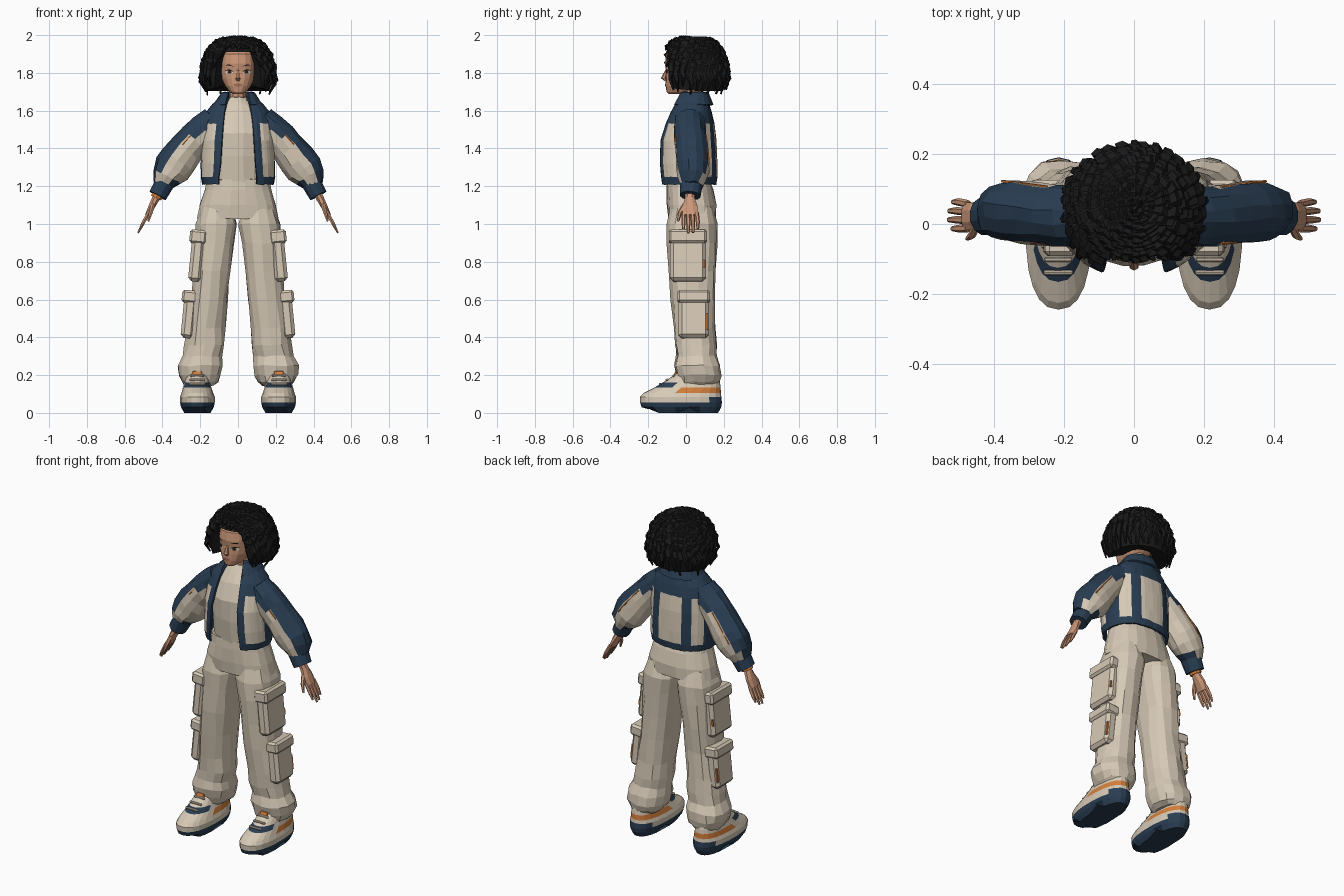
import bpy, bmesh, math, random
from mathutils import Vector
from mathutils.bvhtree import BVHTree

if "Cube" in bpy.data.objects:
    bpy.data.objects.remove(bpy.data.objects["Cube"])

random.seed(4)


def mat(name, r, g, b):
    m = bpy.data.materials.new(name)
    m.diffuse_color = (r, g, b, 1)
    m.use_nodes = True
    m.node_tree.nodes["Principled BSDF"].inputs["Base Color"].default_value = m.diffuse_color
    return m


SKIN = mat("skin brown", .60, .31, .19)
CREAM = mat("cream cloth", .68, .59, .47)
NAVY = mat("navy cloth", .022, .047, .085)
ORANGE = mat("orange trim", .66, .21, .045)
BLACK = mat("black hair", .010, .010, .010)
LIP = mat("lip red brown", .36, .14, .09)
WHITE = mat("eye white", .75, .70, .64)
IRIS = mat("dark iris", .035, .015, .01)


def finish(name, bm, mats, rule=None, jitter=0):
    for v in bm.verts:
        v.co += Vector([random.uniform(-jitter, jitter) for _ in range(3)])
    bmesh.ops.recalc_face_normals(bm, faces=bm.faces)
    bm.normal_update()
    if rule:
        for f in bm.faces:
            f.material_index = rule(f.calc_center_median(), f.normal)
    me = bpy.data.meshes.new(name)
    bm.to_mesh(me)
    bm.free()
    for m in mats:
        me.materials.append(m)
    ob = bpy.data.objects.new(name, me)
    bpy.context.collection.objects.link(ob)
    return ob


def sp(c, p):
    return math.copysign(abs(c) ** p, c)


def add_tube(bm, pts, n=10, ref=(0, 1, 0), power=1.0, flat=False):
    """Loft rings (x, y, z, ru, rv) along a path; flat keeps rings level."""
    cs = [Vector(p[:3]) for p in pts]
    rings = []
    for i, p in enumerate(pts):
        t = Vector((0, 0, -1)) if flat else (cs[min(i + 1, len(cs) - 1)] - cs[max(i - 1, 0)]).normalized()
        u = Vector(ref).cross(t).normalized()
        v = t.cross(u)
        ring = []
        for k in range(n):
            a = 2 * math.pi * (k + .5) / n
            ring.append(bm.verts.new(cs[i] + u * p[3] * sp(math.cos(a), power) + v * p[4] * sp(math.sin(a), power)))
        rings.append(ring)
    for a, b in zip(rings, rings[1:]):
        for k in range(n):
            bm.faces.new((a[k], a[(k + 1) % n], b[(k + 1) % n], b[k]))
    bm.faces.new(rings[0])
    bm.faces.new(rings[-1])


def tube(name, pts, mats, rule=None, jitter=0, **kw):
    bm = bmesh.new()
    add_tube(bm, pts, **kw)
    return finish(name, bm, mats, rule, jitter)


def spans(rows, s=1):
    """Rows of (z, x0, x1, y0, y1) to level rings."""
    return [(s * (a + b) / 2, (c + d) / 2, z, (b - a) / 2, (d - c) / 2) for z, a, b, c, d in rows]


def box(name, c, size, m, tilt=0, bevel=.008, rx=0):
    bpy.ops.mesh.primitive_cube_add(size=1, location=c, rotation=(rx, tilt, 0))
    ob = bpy.context.object
    ob.name, ob.scale = name, size
    bpy.ops.object.transform_apply(location=False, rotation=False, scale=True)
    ob.data.materials.append(m)
    if bevel:
        b = ob.modifiers.new("bevel", 'BEVEL')
        b.width, b.segments = bevel, 1
    return ob


# Head, neck and nose
head = tube("head", spans([(1.688, -.025, .025, -.092, -.03), (1.70, -.045, .045, -.103, .03), (1.73, -.068, .068, -.108, .07),
    (1.77, -.088, .088, -.108, .11), (1.81, -.097, .097, -.106, .14), (1.85, -.099, .099, -.112, .15),
    (1.90, -.094, .094, -.104, .15), (1.95, -.06, .06, -.05, .11)]), [SKIN], n=18, power=.85, flat=True)
tube("neck", spans([(1.73, -.043, .043, -.02, .075), (1.60, -.05, .05, -.02, .09)]), [SKIN], n=10, flat=True)
tube("nose", [(0, -.104, 1.815, .007, .006), (0, -.119, 1.772, .014, .014), (0, -.108, 1.758, .009, .006)], [SKIN], n=6, flat=True)

# Painted face details, projected on to the head
tree = BVHTree.FromPolygons([v.co for v in head.data.vertices], [p.vertices for p in head.data.polygons])


def decal(name, outline, m, off):
    bm = bmesh.new()
    vs = []
    for x, z in outline:
        hit = tree.ray_cast(Vector((x, -1, z)), Vector((0, 1, 0)))[0]
        vs.append(bm.verts.new(hit + Vector((0, -off, 0))))
    bm.faces.new(vs)
    return finish(name, bm, [m])


def oval(cx, cz, rx, rz, n=10):
    return [(cx + rx * math.cos(2 * math.pi * k / n), cz + rz * math.sin(2 * math.pi * k / n)) for k in range(n)]


for s in (1, -1):
    decal("eye_white", oval(s * .046, 1.803, .021, .008), WHITE, .003)
    decal("iris", oval(s * .045, 1.804, .011, .009, 8), IRIS, .005)
    decal("eyelid", [(s * x, z) for x, z in ((.02, 1.806), (.045, 1.820), (.073, 1.813), (.045, 1.811))], BLACK, .006)
    decal("eyebrow", [(s * x, z) for x, z in ((.018, 1.832), (.05, 1.846), (.076, 1.838), (.05, 1.839))], BLACK, .004)
decal("lips", oval(0, 1.736, .024, .008), LIP, .005)

# Hair: a cap with the face cut away, covered in wavy tapered locks
PROFILE = [(0, .02, 1.985), (.25, .42, 1.975), (.4, .63, 1.95), (.55, .81, 1.90), (.75, .92, 1.83), (.9, .97, 1.765), (1, .85, 1.70)]


def hair_point(a, t, k=1.0):
    for (t0, r0, z0), (t1, r1, z1) in zip(PROFILE, PROFILE[1:]):
        if t <= t1 or t1 == 1:
            f = (t - t0) / (t1 - t0)
            r, z = r0 + f * (r1 - r0), z0 + f * (z1 - z0)
            break
    c = math.cos(a)
    z += .02 * max(0, c) * max(0, t - .5) * 2
    return Vector((.205 * r * k * math.sin(a), .05 - (.22 if c > 0 else .182) * r * k * c, 1.80 + (z - 1.80) * k))


def hair_end(a):
    d = abs((math.degrees(a) + 180) % 360 - 180)
    return .5 + .5 * min(1, max(0, (d - 30) / 20))


bm = bmesh.new()
N = 36
grid = []
for i in range(N):
    a = 2 * math.pi * i / N
    col = [hair_point(a, hair_end(a) * j / 8, .95) for j in range(9)]
    col.append(Vector((col[-1].x * .45, .05 + (col[-1].y - .05) * .45, col[-1].z + .02)))
    grid.append([bm.verts.new(p) for p in col])
for i in range(N):
    for j in range(9):
        bm.faces.new((grid[i][j], grid[(i + 1) % N][j], grid[(i + 1) % N][j + 1], grid[i][j + 1]))
finish("hair_cap", bm, [BLACK])
bm = bmesh.new()
for layer, (count, start, stop, wide) in enumerate([(34, .12, 1.0, .022), (30, .05, .82, .023), (22, .0, .6, .024)]):
    for i in range(count):
        a = 2 * math.pi * (i + .5 * layer) / count + random.uniform(-.05, .05)
        end = hair_end(a) * stop * random.uniform(.93, 1.03)
        pts, ph = [], random.choice((0, 1))
        for j in range(11):
            f = j / 10
            wave = 1 if (j + ph) % 2 else -1
            p = hair_point(a + wave * .035, start + (end - start) * f, .975 + .028 * wave + .04 * f)
            w = wide * (.5 + f if f < .5 else 1) * (1 if f < .8 else 3.2 * (1.08 - f))
            pts.append((*p, w, w * .7))
        ref = (hair_point(a, .55) - Vector((0, .05, 1.75))).normalized()
        add_tube(bm, pts, n=5, ref=ref)
finish("hair_locks", bm, [BLACK])

# Shirt
tube("shirt", spans([(1.67, -.052, .052, -.025, .085), (1.64, -.085, .085, -.045, .095), (1.58, -.13, .13, -.085, .1),
    (1.48, -.15, .15, -.122, .115), (1.36, -.15, .15, -.118, .12), (1.19, -.15, .15, -.098, .12)]), [CREAM], jitter=.003, n=16, flat=True)


# Jacket body and collar: rings left open at the front
def open_loft(name, rows, mats, rule=None, cols=48, power=.85, thick=.012):
    bm = bmesh.new()
    rings = []
    for z, rx, ry, cy, gap in rows:
        a0 = math.asin(min(1, (gap / rx) ** (1 / power)))
        angles = [a0 + (2 * math.pi - 2 * a0) * k / cols for k in range(cols + 1)]
        rings.append([bm.verts.new((rx * sp(math.sin(a), power), cy - ry * sp(math.cos(a), power), z)) for a in angles])
    for r, (p, q) in enumerate(zip(rings, rings[1:])):
        for k in range(cols):
            f = bm.faces.new((p[k], p[k + 1], q[k + 1], q[k]))
            f.material_index = rule(r, min(k, cols - 1 - k)) if rule else 0
    ob = finish(name, bm, mats, None, .002)
    m = ob.modifiers.new("thickness", 'SOLIDIFY')
    m.thickness, m.offset = thick, 0
    return ob


open_loft("jacket_body", [(1.21, .183, .145, .01, .10), (1.25, .19, .15, .01, .098), (1.32, .19, .152, .008, .092), (1.44, .187, .147, .008, .085),
    (1.53, .182, .127, .018, .078), (1.59, .165, .105, .025, .07), (1.63, .13, .088, .03, .06), (1.67, .08, .068, .035, .05)],
    [NAVY, CREAM], lambda r, k: int(1 <= r <= 3 and (2 <= k <= 8 or 14 <= k <= 17 or k >= 21)))
open_loft("jacket_collar", [(1.65, .078, .066, .04, .05), (1.695, .075, .066, .04, .047), (1.69, .085, .075, .04, .052),
    (1.63, .125, .103, .035, .065)], [NAVY], cols=16)

for s in (1, -1):
    # Sleeve: navy along the outside, shoulder and wrist, cream elsewhere, orange piping
    out = Vector((s * .77, 0, .64))
    sleeve = [(.12, .02, 1.55, .08, .082), (.175, .02, 1.502, .085, .086), (.225, .025, 1.452, .091, .087), (.27, .03, 1.40, .094, .088),
              (.315, .035, 1.34, .099, .09), (.35, .038, 1.295, .10, .09), (.38, .035, 1.25, .082, .08), (.40, .03, 1.205, .052, .058)]
    tube("sleeve", [(s * p[0], *p[1:]) for p in sleeve], [NAVY, CREAM],
         lambda c, n: int(n.dot(out) < .4 and 1.215 < c.z < 1.485), .005, n=14)
    for side, part in ((1, sleeve[2:6]), (-1, sleeve[2:4])):
        tube("sleeve_piping", [(s * (x + .26 * r), y + side * .93 * q, z + .22 * r, .004, .004) for x, y, z, r, q in part], [ORANGE], n=5)
    tube("cuff", [(s * .39, .028, 1.215, .054, .062), (s * .425, .022, 1.15, .05, .056)], [NAVY], n=12)

    # Hand
    tube("palm", [(s * x, *r) for x, *r in ((.41, .02, 1.18, .026, .03), (.435, .02, 1.135, .022, .028), (.458, .022, 1.09, .018, .042),
         (.48, .022, 1.045, .014, .044))], [SKIN], n=8)
    for i, tip in enumerate((.972, .952, .955, .975)):
        y = -.012 + i * .023
        x1 = .48 + (1.045 - tip) * .53
        tube("finger", [(s * .473, y, 1.06, .011, .0115), (s * (.482 + x1) / 2, y * 1.1, (1.045 + tip) / 2, .010, .011),
             (s * x1, y * 1.1, tip, .005, .007)], [SKIN], n=6)
    tube("thumb", [(s * .45, -.005, 1.10, .012, .016), (s * .462, -.032, 1.06, .011, .012), (s * .475, -.042, 1.015, .006, .006)], [SKIN], n=6)

    # Trouser leg
    tube("trouser_leg", spans([(1.09, .03, .19, -.08, .14), (1.0, .004, .222, -.098, .165), (.9, .02, .23, -.098, .163), (.75, .04, .238, -.09, .158),
        (.6, .055, .25, -.078, .15), (.45, .068, .272, -.062, .152), (.36, .07, .285, -.055, .16), (.30, .082, .297, -.05, .16),
        (.25, .076, .322, -.06, .182), (.20, .088, .318, -.05, .186), (.165, .105, .30, -.04, .178), (.145, .13, .28, -.02, .16)], s),
        [CREAM], jitter=.005, n=14, power=.85, flat=True)

    # Cargo pockets with flaps and an orange tag
    for c, size, tag in (((.217, .01, .83), (.07, .19, .27), .04), ((.258, .04, .52), (.07, .16, .25), .085)):
        x, y, z = c
        w, d, h = size
        box("cargo_pocket", (s * x, y, z), size, CREAM, -s * .10, .018)
        box("pocket_flap", (s * (x - .006), y, z + h * .38), (w + .02, d + .012, h * .27), CREAM, -s * .10, .012)
        box("pocket_tag", (s * (x + .031), y + d * .44, z - h * .15), (.009, .012, tag), ORANGE, -s * .10, 0)

    # Shoe: sole, side stripe and lace patch coloured by height and position
    rows = [(0, .145, .285, -.20, .17), (.03, .128, .302, -.235, .186), (.055, .122, .308, -.243, .19), (.085, .122, .308, -.244, .187),
            (.105, .13, .30, -.225, .185), (.135, .14, .292, -.165, .183), (.16, .148, .285, -.125, .18), (.185, .153, .28, -.085, .172), (.22, .16, .275, -.04, .15)]

    def shoe_rule(c, n):
        if c.z < .05 or (c.z < .08 and c.y > .10):
            return 1
        if .105 < c.z < .137 and c.y > -.04:
            return 2
        return 1 if .137 < c.z < .165 and -.15 < c.y < -.06 else 0
    shoe = tube("shoe", spans(rows, s), [CREAM, NAVY, ORANGE], shoe_rule, n=22, power=.85, flat=True)
    for v in shoe.data.vertices:
        if v.co.z < .01:
            v.co.z += .028 if 0 < v.co.y < .07 else .02 if v.co.y < -.16 else 0
    for i in range(3):
        box("shoe_lace", (s * .216, -.138 + i * .036, .153 + i * .022), (.085 - i * .006, .012, .012), CREAM, 0, .003, .5)
    box("tongue_tab", (s * .216, -.055, .208), (.05, .012, .025), ORANGE, 0, .003, -.4)

# Trouser top and the bracelet worn on one wrist
tube("trouser_top", spans([(1.235, -.165, .165, -.10, .125), (1.18, -.178, .178, -.102, .145), (1.10, -.203, .203, -.102, .16),
    (1.03, -.217, .217, -.094, .16)]), [CREAM], jitter=.003, n=20, power=.85, flat=True)
tube("bracelet", [(-.425, .02, 1.155, .032, .036), (-.434, .02, 1.137, .031, .036)], [ORANGE], n=10)
